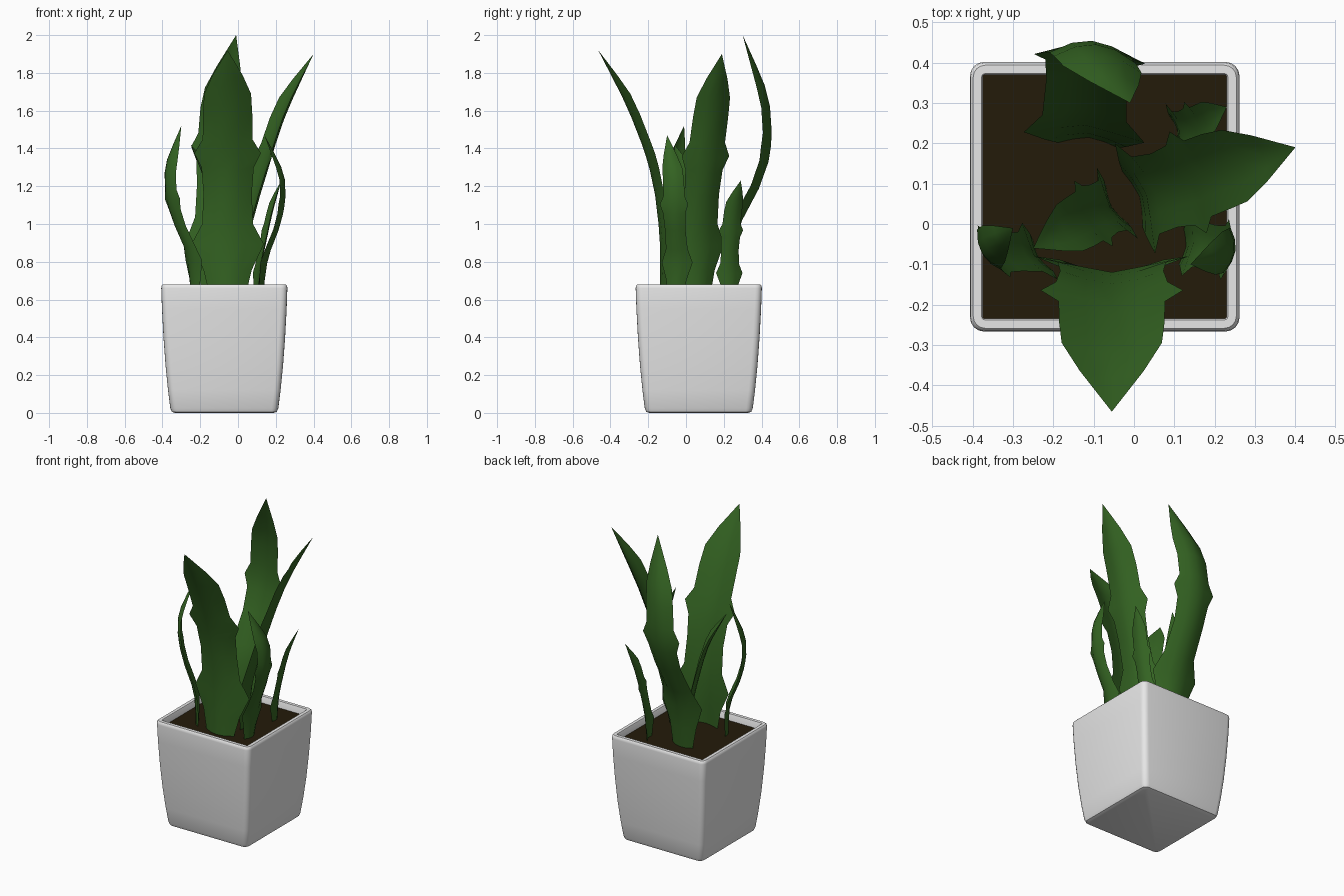
import bpy, bmesh, math
from mathutils import Vector

if "Cube" in bpy.data.objects:
    bpy.data.objects.remove(bpy.data.objects["Cube"])


def material(name, rgb):
    m = bpy.data.materials.new(name)
    m.diffuse_color = (*rgb, 1)
    m.use_nodes = True
    m.node_tree.nodes["Principled BSDF"].inputs["Base Color"].default_value = m.diffuse_color
    return m


WHITE = material("white ceramic", (0.8, 0.8, 0.8))
GREEN = material("leaf green", (0.034, 0.125, 0.016))
BROWN = material("dark soil", (0.017, 0.011, 0.003))


def loft(name, rings, mat, cap_end=False, angle=40):
    """Skin a list of equal-length closed rings; the first ring is capped."""
    bm = bmesh.new()
    loops = [[bm.verts.new(p) for p in ring] for ring in rings]
    n = len(loops[0])
    for a, b in zip(loops, loops[1:]):
        for i in range(n):
            j = (i + 1) % n
            bm.faces.new((a[i], a[j], b[j], b[i]))
    bm.faces.new(loops[0][::-1])
    if cap_end:
        bm.faces.new(loops[-1])
    bmesh.ops.remove_doubles(bm, verts=bm.verts, dist=0.0005)
    bmesh.ops.recalc_face_normals(bm, faces=bm.faces)
    me = bpy.data.meshes.new(name)
    bm.to_mesh(me)
    bm.free()
    me.materials.append(mat)
    ob = bpy.data.objects.new(name, me)
    bpy.context.collection.objects.link(ob)
    bpy.ops.object.select_all(action='DESELECT')
    ob.select_set(True)
    bpy.context.view_layer.objects.active = ob
    bpy.ops.object.shade_smooth_by_angle(angle=math.radians(angle))
    return ob


CX, CY = -0.0725, 0.0675          # pot centre


def square(half, z, r, seg=4):
    """Rounded square ring around the pot centre."""
    pts = []
    for q in range(4):
        mid = math.radians(45 + 90 * q)
        sx, sy = math.copysign(1, math.cos(mid)), math.copysign(1, math.sin(mid))
        for k in range(seg + 1):
            a = math.radians(90 * q + 90 * k / seg)
            pts.append((CX + sx * (half - r) + r * math.cos(a),
                        CY + sy * (half - r) + r * math.sin(a), z))
    return pts


# pot: outer wall, rounded rim, inner wall and floor
pot_profile = [(0.262, 0.0, 0.02), (0.278, 0.006, 0.03), (0.286, 0.025, 0.035),
               (0.298, 0.12, 0.035), (0.311, 0.25, 0.035), (0.322, 0.40, 0.035),
               (0.330, 0.55, 0.035), (0.334, 0.66, 0.035), (0.332, 0.674, 0.034),
               (0.326, 0.68, 0.03), (0.305, 0.68, 0.008), (0.302, 0.676, 0.005),
               (0.302, 0.58, 0.005)]
loft("pot", [square(*p) for p in pot_profile], WHITE, cap_end=True)

# soil: shallow slab just below the rim
loft("soil", [square(0.3025, 0.59, 0.005), square(0.3025, 0.637, 0.005)],
     BROWN, cap_end=True)

# leaf outline shared by every leaf: (position along leaf, edge width, body width)
OUTLINE = [(0, .7, .7), (.12, 1.0, 1.0), (.22, 1.5, 1.2), (.30, 1.05, 1.05),
           (.42, 1.0, 1.0), (.52, 1.08, 1.03), (.575, 1.38, 1.05), (.63, 1.03, 1.0),
           (.73, 1.02, 1.0), (.81, .97, .95), (.89, .62, .6), (1, 0, 0)]
Z0 = 0.6


def spine(pts, top, t):
    """Smooth curve through evenly spaced (x, y) points, rising to z = top."""
    n = len(pts) - 1
    i = min(int(t * n), n - 1)
    f = t * n - i
    p = [Vector(pts[min(max(k, 0), n)]) for k in (i - 1, i, i + 1, i + 2)]
    if i == 0:
        p[0] = 2 * p[1] - p[2]
    if i == n - 1:
        p[3] = 2 * p[2] - p[1]
    v = 0.5 * (2 * p[1] + (p[2] - p[0]) * f
               + (2 * p[0] - 5 * p[1] + 4 * p[2] - p[3]) * f ** 2
               + (3 * p[1] - p[0] - 3 * p[2] + p[3]) * f ** 3)
    return Vector((v.x, v.y, Z0 + (top - Z0) * t))


def leaf(name, pts, top, half, facing):
    """Curled pointed leaf; facing is the direction of its outer side in degrees."""
    a = math.radians(facing)
    side = Vector((-math.sin(a), math.cos(a), 0))
    rings = []
    for t, edge, body in OUTLINE:
        c = spine(pts, top, t)
        tangent = spine(pts, top, min(t + .02, 1)) - spine(pts, top, max(t - .02, 0))
        inward = tangent.cross(side).normalized()
        if inward.dot(Vector((math.cos(a), math.sin(a), 0))) > 0:
            inward = -inward
        ring = []
        for u, back in ((-1, 0), (-.5, 0), (0, 0), (.5, 0), (1, 0),
                        (.5, 1), (0, 1), (-.5, 1)):
            w = half * (edge if abs(u) == 1 else body)
            lift = 0.38 * half * body * u * u + back * 0.12 * half * body
            ring.append(c + side * (u * w) + inward * lift)
        rings.append(ring)
    loft(name, rings, GREEN, angle=60)


# three tall leaves
leaf("front_tall_leaf", [(-.055, -.14), (-.055, -.14), (-.055, -.185),
                         (-.055, -.30), (-.055, -.465)], 1.92, .128, -90)
leaf("right_tall_leaf", [(.02, .07), (.05, .08), (.14, .105),
                         (.245, .145), (.40, .19)], 1.90, .097, 20)
leaf("back_tall_leaf", [(-.11, .22), (-.12, .27), (-.11, .43),
                        (-.09, .44), (-.01, .30)], 2.0, .100, 85)

# four short leaves
leaf("back_right_short_leaf", [(.11, .235), (.12, .235), (.15, .24),
                               (.185, .255), (.23, .29)], 1.23, .048, 15)
leaf("right_short_leaf", [(.13, -.06), (.16, -.05), (.235, -.065),
                          (.245, -.07), (.14, -.10)], 1.47, .055, -8)
leaf("left_short_leaf", [(-.24, -.085), (-.26, -.08), (-.35, -.08),
                         (-.375, -.07), (-.30, -.01)], 1.52, .055, 212)
leaf("centre_short_leaf", [(-.06, .04), (-.07, .035), (-.11, .02),
                           (-.16, -.01), (-.25, -.06)], 1.42, .068, 210)
